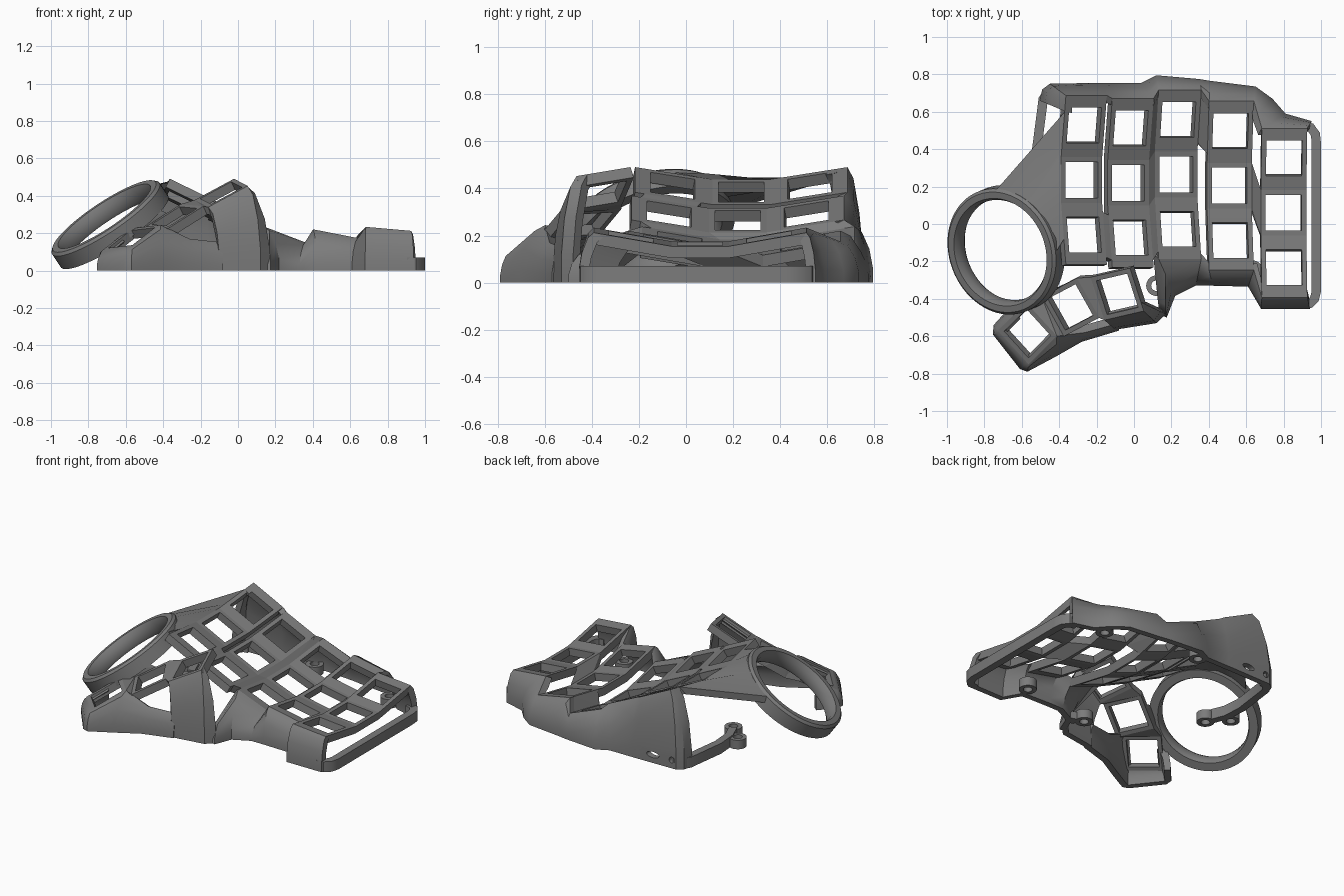
import bpy, bmesh
from math import radians, sin, cos, pi
from mathutils import Matrix, Vector

cube = bpy.data.objects.get("Cube")
if cube:
    bpy.data.objects.remove(cube, do_unlink=True)

grey = bpy.data.materials.new("matte grey plastic")
grey.use_nodes = True
grey.diffuse_color = (0.2, 0.2, 0.2, 1)
grey.node_tree.nodes["Principled BSDF"].inputs["Base Color"].default_value = (0.2, 0.2, 0.2, 1)


def finish(name, bm, smooth=False):
    bmesh.ops.recalc_face_normals(bm, faces=bm.faces[:])
    mesh = bpy.data.meshes.new(name)
    bm.to_mesh(mesh)
    bm.free()
    mesh.materials.append(grey)
    obj = bpy.data.objects.new(name, mesh)
    bpy.context.collection.objects.link(obj)
    bpy.ops.object.select_all(action='DESELECT')
    obj.select_set(True)
    bpy.context.view_layer.objects.active = obj
    if smooth:
        bpy.ops.object.shade_smooth_by_angle(angle=radians(35))
    return obj


def hull(name, points):
    bm = bmesh.new()
    for p in points:
        bm.verts.new(p)
    bmesh.ops.convex_hull(bm, input=bm.verts[:])
    return finish(name, bm)


def loft(name, sections, closed=False, smooth=True):
    """Skin closed cross-sections, capping the ends of an open run."""
    bm = bmesh.new()
    rows = [[bm.verts.new(p) for p in s] for s in sections]
    n = len(rows[0])
    pairs = list(zip(rows, rows[1:])) + ([(rows[-1], rows[0])] if closed else [])
    for a, b in pairs:
        for i in range(n):
            j = (i + 1) % n
            bm.faces.new((a[i], a[j], b[j], b[i]))
    if not closed:
        bm.faces.new(rows[0])
        bm.faces.new(rows[-1])
    return finish(name, bm, smooth)


# Key sockets: square frames with an open middle
HALF, HOLE, THICK, LIP = 0.122, 0.096, 0.05, 1.33


def corner(m, sx, sy, z=0.0, size=HALF):
    return m @ Vector((sx * size, sy * size, z))


def edge(m, sx=0, sy=0):
    """The four points of one side of a socket."""
    ends = [(sx, -1), (sx, 1)] if sx else [(-1, sy), (1, sy)]
    return [corner(m, a, b, z) for a, b in ends for z in (0, -THICK)]


def socket(name, m):
    sections = []
    for sx, sy in ((-1, -1), (1, -1), (1, 1), (-1, 1)):
        sections.append([corner(m, sx, sy), corner(m, sx, sy, -THICK),
                         corner(m, sx, sy, -THICK, HOLE), corner(m, sx, sy, 0, HOLE)])
    loft(name, sections, closed=True, smooth=False)


# Finger columns: x, y, height, sideways tilt
columns = [(-0.28, 0.235, 0.385, 26), (-0.03, 0.22, 0.265, 25), (0.225, 0.265, 0.14, 21),
           (0.51, 0.205, 0.14, 11), (0.80, 0.06, 0.165, 5)]
keys = []
for c, (x, y, z, tilt) in enumerate(columns):
    base = Matrix.Translation((x, y, z)) @ Matrix.Rotation(radians(tilt), 4, 'Y')
    col = []
    for r in range(3):
        s = 1 - r
        m = base @ Matrix.Translation((0, s * 0.292, abs(s) * 0.03)) @ Matrix.Rotation(radians(10 * s), 4, 'X')
        socket(f"finger_socket_{c}_{r}", m)
        col.append(m)
    for r in range(2):
        hull(f"row_bridge_{c}_{r}", edge(col[r], sy=-1) + edge(col[r + 1], sy=1))
    for part, m, s in (("back", col[0], 1), ("front", col[2], -1)):
        hull(f"{part}_lip_{c}", edge(m, sy=s) + edge(m, sy=s * LIP))
    keys.append(col)

# Webs joining neighbouring columns, leaving the slits open
for c, rows in ((0, (2,)), (1, (0, 1, 2)), (2, (0,)), (3, (1,))):
    for r in rows:
        hull(f"column_web_{c}_{r}", edge(keys[c][r], sx=1) + edge(keys[c + 1][r], sx=-1))
for r in range(2):
    hull(f"corner_web_{r}", [corner(keys[c][r + k], s, 1 if k else -1, z)
                             for c, s in ((1, 1), (2, -1)) for k in (0, 1) for z in (0, -THICK)])

# Thumb cluster
thumbs = []
for i, (x, y, z, yaw) in enumerate([(-0.09, -0.375, 0.415, 12), (-0.34, -0.445, 0.29, 25),
                                    (-0.57, -0.585, 0.175, 40)]):
    m = (Matrix.Translation((x, y, z)) @ Matrix.Rotation(radians(-25), 4, 'Y')
         @ Matrix.Rotation(radians(16), 4, 'X') @ Matrix.Rotation(radians(yaw), 4, 'Z'))
    socket(f"thumb_socket_{i}", m)
    thumbs.append(m)
for i in range(2):
    hull(f"thumb_bridge_{i}", edge(thumbs[i], sx=-1) + edge(thumbs[i + 1], sx=1))


# Flared case walls, run clockwise around the base
def wall(name, stations, thick=0.04):
    foot = [Vector((x, y, 0)) for _, (x, y) in stations]
    sections = []
    for i, (top, _) in enumerate(stations):
        t = (foot[min(i + 1, len(foot) - 1)] - foot[max(i - 1, 0)]).normalized()
        inward = Vector((t.y, -t.x, 0)) * thick
        top = Vector(top)
        outer = [top]
        for f, h in ((0.4, 0.9), (0.8, 0.6), (1, 0.25), (1, 0)):
            p = top.lerp(foot[i], f)
            p.z = top.z * h
            outer.append(p)
        inner = [p + inward for p in outer]
        for k in range(4):
            inner[k].z -= 0.02
        sections.append(outer + inner[::-1])
    return loft(name, sections)


def back(c, s):
    return corner(keys[c][0], s, LIP)


def front(c, s):
    return corner(keys[c][2], s, -LIP)


back_wall = wall("back_wall", [
    (back(0, -1).lerp(corner(keys[0][0], -1, -1), 0.3), (-0.505, 0.66)),
    (back(0, -1).lerp(corner(keys[0][0], -1, -1), 0.1), (-0.49, 0.72)),
    (back(0, -1), (-0.45, 0.75)), (back(0, 1), (-0.17, 0.755)),
    (back(1, -1), (-0.12, 0.755)), (back(1, 1), (0.04, 0.755)),
    (back(2, -1), (0.12, 0.795)), (back(2, 1), (0.35, 0.775)),
    (back(3, -1), (0.41, 0.765)), (back(3, 1), (0.65, 0.735)),
    (back(3, 1).lerp(back(4, -1), 0.5), (0.74, 0.67)),
    (back(4, -1), (0.81, 0.59)), (back(4, 1), (0.95, 0.55))])
wall("front_wall", [
    (front(4, 1), (0.94, -0.455)), (front(4, -1), (0.68, -0.455)),
    (front(3, 1), (0.61, -0.335)), (front(3, -1), (0.42, -0.33)),
    (front(2, 1), (0.33, -0.33)), (front(2, -1), (0.22, -0.385)),
    ((0.165, -0.43, 0.13), (0.175, -0.5))])
wall("thumb_tower_wall", [
    (corner(thumbs[0], 1, -0.6), (0.17, -0.48)), (corner(thumbs[0], 1, -1), (0.12, -0.53)),
    (corner(thumbs[0], -1, -1), (-0.1, -0.565))])
wall("thumb_wall", [
    ((-0.08, -0.53, 0.15), (-0.08, -0.57)), ((-0.26, -0.58, 0.17), (-0.28, -0.63)),
    (corner(thumbs[2], 1, -1), (-0.42, -0.71)), (corner(thumbs[2], -1, -1), (-0.57, -0.79)),
    (corner(thumbs[2], -1, -0.9), (-0.61, -0.775)),
    (corner(thumbs[2], -1, 0.9), (-0.755, -0.59)), (corner(thumbs[2], -1, 1), (-0.75, -0.54)),
    (corner(thumbs[2], 0.2, 1), (-0.66, -0.44))])

# Cable slot and round port through the back wall
for x, width in ((-0.28, 0.09), (-0.42, 0.04)):
    bm = bmesh.new()
    bmesh.ops.create_cone(bm, cap_ends=True, segments=24, radius1=0.02, radius2=0.02, depth=0.3,
                          matrix=Matrix.Translation((x, 0.72, 0.055))
                          @ Matrix.Diagonal((width / 0.04, 1, 1, 1)) @ Matrix.Rotation(pi / 2, 4, 'X'))
    cutter = finish("port_cutter", bm)
    cutter.hide_render = True
    bpy.context.view_layer.objects.active = back_wall
    cut = back_wall.modifiers.new("port", 'BOOLEAN')
    cut.operation = 'DIFFERENCE'
    cut.object = cutter
    bpy.ops.object.modifier_apply(modifier=cut.name)
    bpy.data.objects.remove(cutter, do_unlink=True)


# Low base rails along the open sides
def rail(name, path, width=0.05, height=0.07):
    pts = [Vector((x, y, 0)) for x, y in path]
    sections = []
    for i, p in enumerate(pts):
        t = (pts[min(i + 1, len(pts) - 1)] - pts[max(i - 1, 0)]).normalized()
        side = Vector((t.y, -t.x, 0)) * width / 2
        up = Vector((0, 0, height))
        sections.append([p - side, p + side, p + side + up, p - side + up])
    loft(name, sections)


rail("right_rail", [(0.9, 0.525), (0.945, 0.515), (0.97, 0.48), (0.975, 0.43),
                    (0.975, -0.36), (0.965, -0.4), (0.94, -0.425), (0.9, -0.43)])
rail("left_rail", [(-0.42, 0.72), (-0.46, 0.71), (-0.485, 0.67), (-0.52, 0.4), (-0.51, 0.27), (-0.47, 0.17)])


# Turned rings
def turned(name, centre, normal, profile, steps):
    n = Vector(normal).normalized()
    u = (Vector((1, 0, 0)) - n * n.x).normalized()
    v = n.cross(u)
    c = Vector(centre)

    def point(a, r, h):
        return c + (u * cos(a) + v * sin(a)) * r + n * h
    loft(name, [[point(2 * pi * i / steps, r, h) for r, h in profile] for i in range(steps)], closed=True)
    return point


ring_point = turned("ball_ring", (-0.688, -0.14, 0.25), (-0.54, -0.22, 0.81),
                    [(0.345, -0.05), (0.345, 0.035), (0.33, 0.05), (0.295, 0.05),
                     (0.28, 0.02), (0.28, -0.03), (0.29, -0.05)], 72)
for i, (x, y) in enumerate([(0.12, -0.33), (0.635, -0.25), (-0.45, 0.14), (-0.56, 0.25),
                            (0.08, 0.7), (0.72, 0.58)]):
    turned(f"screw_boss_{i}", (x, y, 0.03), (0, 0, 1),
           [(0.055, -0.03), (0.055, 0.03), (0.028, 0.03), (0.028, -0.03)], 24)
rail("front_boss_arm", [(0.16, -0.36), (0.22, -0.38)], 0.06, 0.05)

# Sloping panel from the first column to the ball ring
k = keys[0]
sides = [corner(k[0], -1, 0.6), corner(k[0], -1, -1), corner(k[1], -1, 1),
         corner(k[1], -1, -1), corner(k[2], -1, 1), corner(k[2], -1, -0.2)]
drop = Vector((0, 0, -0.045))
panel = []
for p, a in zip(sides, (98, 78, 60, 42, 22, 2)):
    q = ring_point(radians(a), 0.325, 0.045)
    panel.append([p, q, q + drop, p + drop])
loft("ring_panel", panel)

# Strut tying the ring to the thumb cluster
strut = [ring_point(radians(a), 0.325, h) for a in (-62, -38) for h in (-0.04, 0.03)]
hull("ring_strut", strut + [corner(thumbs[1], s, 1, z) for s in (-1, 0.2) for z in (0, -THICK)])
